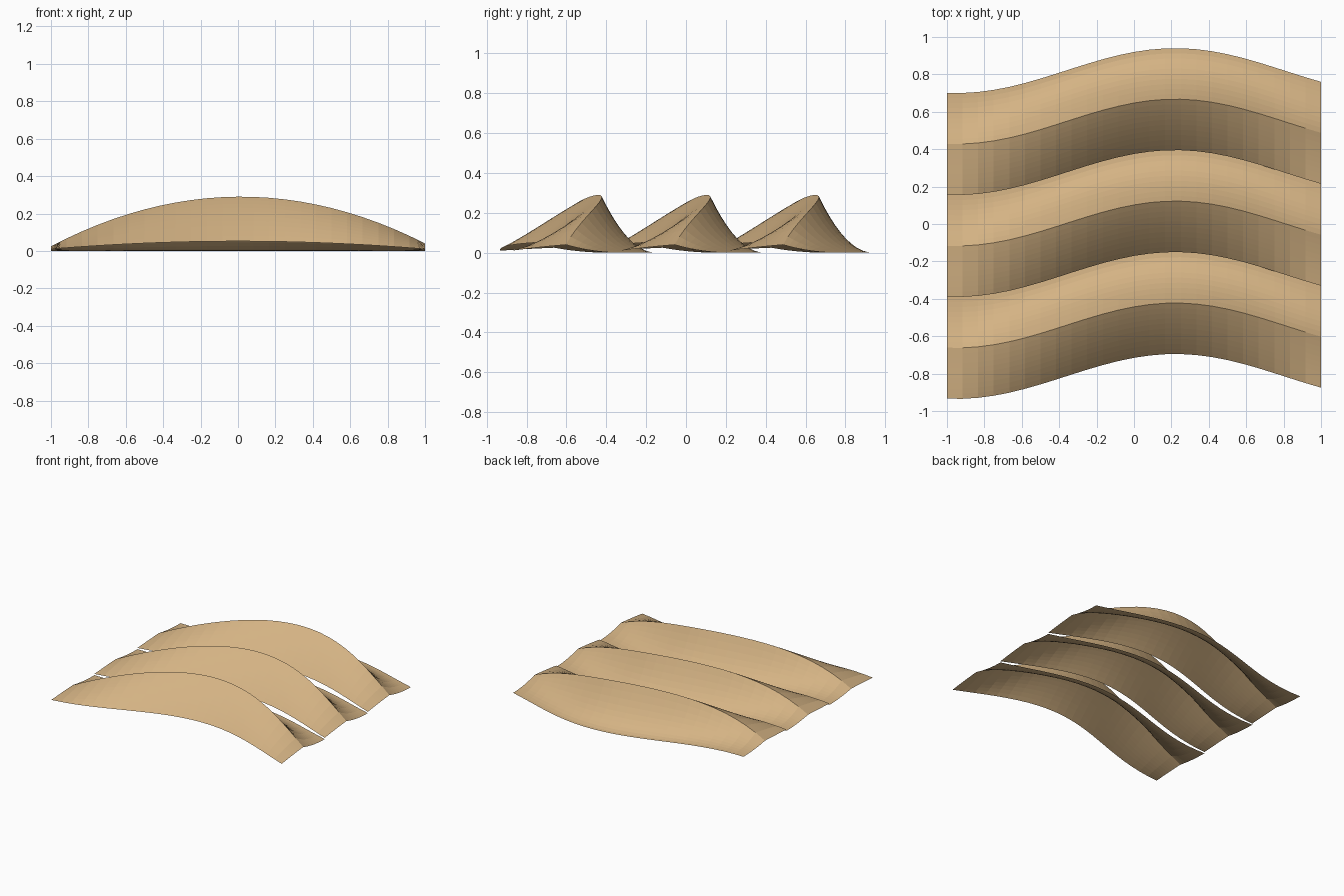
import bpy
import bmesh
import math

cube = bpy.data.objects.get("Cube")
if cube:
    bpy.data.objects.remove(cube, do_unlink=True)

tan = bpy.data.materials.new("warm tan")
tan.use_nodes = True
tan.diffuse_color = (0.66, 0.45, 0.23, 1)
tan.node_tree.nodes["Principled BSDF"].inputs["Base Color"].default_value = (0.66, 0.45, 0.23, 1)

PITCH = 0.545      # depth of one strip in plan
COLUMNS = 24
ROWS = 10          # rows on each side of the ridge


def sway(x):
    """Sideways wave shared by every edge and ridge."""
    return 0.12 * math.cos(2.685 * (x - 0.22))


def height(x, t):
    """Arched strip: full front slope, sharp ridge, hollow back slope."""
    ridge = 0.29 - 0.2575 * x * x + 0.0075 * x
    lip = 0.052 - 0.042 * x * x
    if t <= 0.5:
        u = 2 * t
        return lip + (ridge - lip) * (1.25 * u - 0.25 * u * u)
    return ridge * (2 - 2 * t) ** 2


def wave_strip(name, front):
    bm = bmesh.new()
    grid = []
    for i in range(COLUMNS + 1):
        x = -1 + 2 * i / COLUMNS
        column = []
        for j in range(2 * ROWS + 1):
            t = j / (2 * ROWS)
            column.append(bm.verts.new((x, front + PITCH * t + sway(x), height(x, t))))
        grid.append(column)
    for a, b in zip(grid, grid[1:]):
        for j in range(2 * ROWS):
            bm.faces.new((a[j], b[j], b[j + 1], a[j + 1]))
    mesh = bpy.data.meshes.new(name)
    bm.to_mesh(mesh)
    bm.free()
    mesh.materials.append(tan)
    bpy.context.collection.objects.link(bpy.data.objects.new(name, mesh))


# Three overlapping strips, front to back
for k, name in enumerate(("front_strip", "middle_strip", "back_strip")):
    wave_strip(name, -0.815 + PITCH * k)
